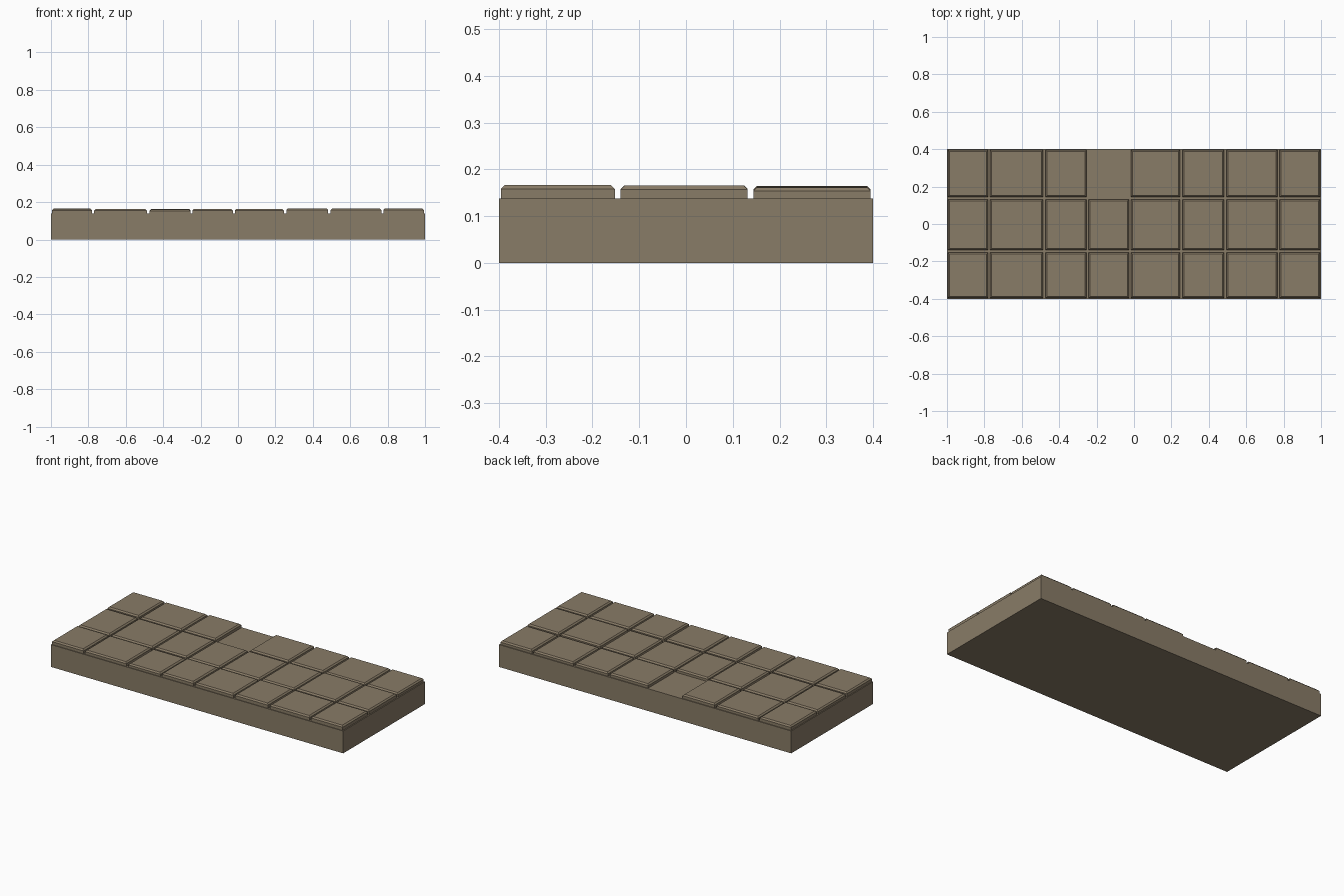
import bpy, bmesh, random

if "Cube" in bpy.data.objects:
    bpy.data.objects.remove(bpy.data.objects["Cube"])

random.seed(4)
stone = bpy.data.materials.new("brown_stone")
stone.diffuse_color = (0.25, 0.20, 0.135, 1)
stone.use_nodes = True
stone.node_tree.nodes["Principled BSDF"].inputs["Base Color"].default_value = stone.diffuse_color

BASE_TOP = 0.138
CHAMFER = 0.008


def box(name, x0, x1, y0, y1, z0, z1, chamfer=0):
    """Box with an optional chamfer around its top edge."""
    bm = bmesh.new()
    bmesh.ops.create_cube(bm, size=1)
    for v in bm.verts:
        v.co.x = x1 if v.co.x > 0 else x0
        v.co.y = y1 if v.co.y > 0 else y0
        v.co.z = z1 if v.co.z > 0 else z0
    if chamfer:
        top = [e for e in bm.edges if all(v.co.z > z1 - 1e-5 for v in e.verts)]
        bmesh.ops.bevel(bm, geom=top, offset=chamfer, segments=1,
                        profile=0.5, affect='EDGES')
    me = bpy.data.meshes.new(name)
    bm.to_mesh(me)
    bm.free()
    me.materials.append(stone)
    ob = bpy.data.objects.new(name, me)
    bpy.context.collection.objects.link(ob)
    return ob


# Slab underneath
box("base_slab", -1, 1, -0.4, 0.4, 0, BASE_TOP)

# Paving tiles: column and row extents
columns = [(-0.995, -0.78), (-0.77, -0.487), (-0.473, -0.254), (-0.243, -0.028),
           (-0.017, 0.245), (0.258, 0.482), (0.495, 0.766), (0.778, 0.994)]
rows = [(-0.396, -0.152), (-0.14, 0.132), (0.144, 0.395)]
front_tops = [0.164, 0.163, 0.160, 0.164, 0.163, 0.166, 0.165, 0.166]

for r, (y0, y1) in enumerate(rows):
    for c, (x0, x1) in enumerate(columns):
        if (c, r) == (3, 2):      # missing tile at the back
            continue
        top = front_tops[c] if r == 0 else random.uniform(0.160, 0.166)
        box(f"tile_{r}_{c}", x0, x1, y0, y1, BASE_TOP - 0.01, top, CHAMFER)
